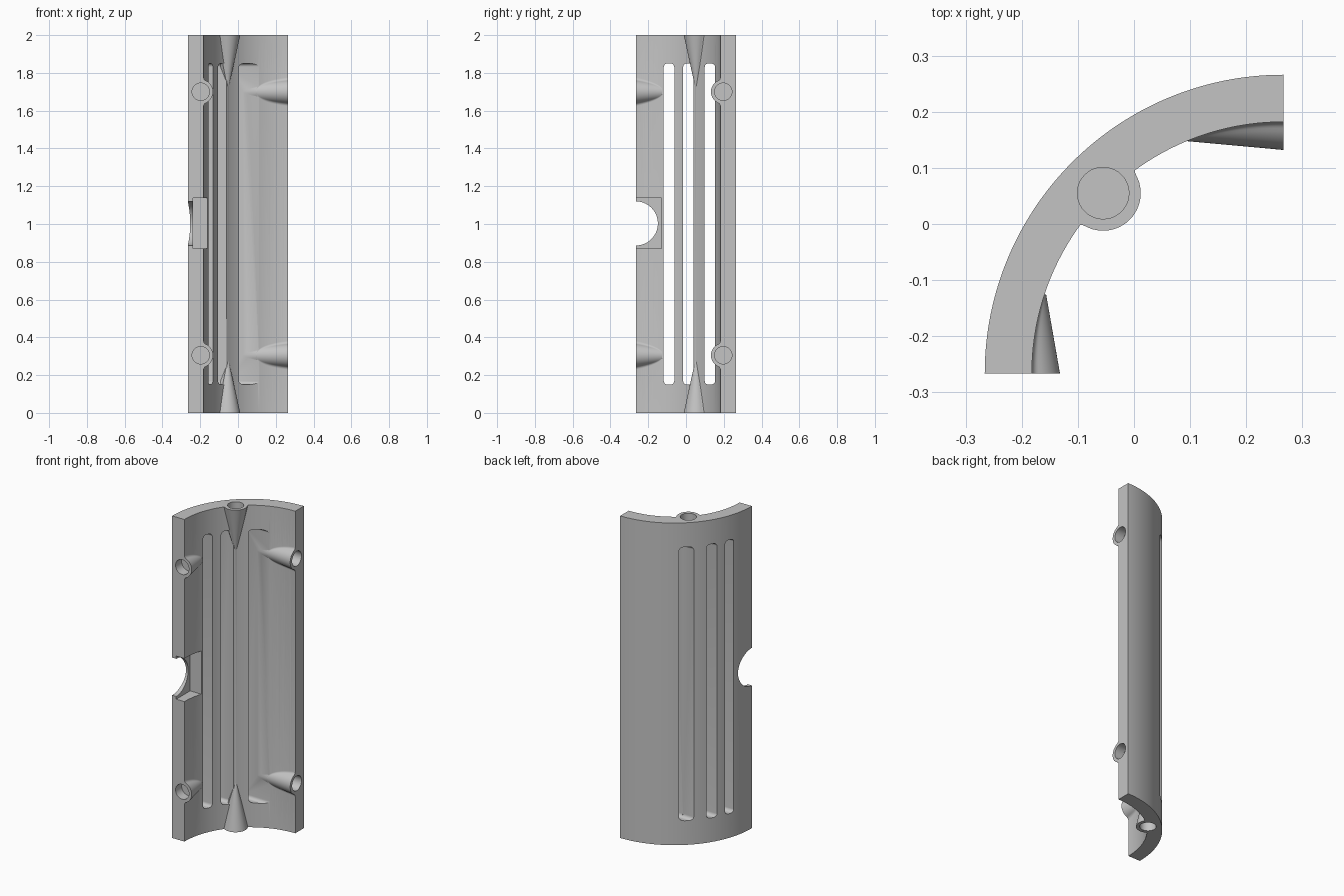
import bpy, bmesh
from math import sin, cos, pi, sqrt, atan2
from mathutils import Vector as V

if "Cube" in bpy.data.objects:
    bpy.data.objects.remove(bpy.data.objects["Cube"])

AXIS = V((0.266, -0.266, 0))      # centre line of the tube
OUTER, INNER, HEIGHT = 0.532, 0.448, 2.0
HOLE_R, HOLE_DEPTH, FACE = 0.046, 0.06, 0.266
X, Y, Z = V((1, 0, 0)), V((0, 1, 0)), V((0, 0, 1))


def loft(name, rings):
    """Skin a list of equal rings and cap both ends."""
    bm = bmesh.new()
    loops = [[bm.verts.new(p) for p in ring] for ring in rings]
    n = len(loops[0])
    for a, b in zip(loops, loops[1:]):
        for i in range(n):
            j = (i + 1) % n
            bm.faces.new((a[i], a[j], b[j], b[i]))
    bm.faces.new(loops[0])
    bm.faces.new(loops[-1])
    bmesh.ops.recalc_face_normals(bm, faces=bm.faces)
    mesh = bpy.data.meshes.new(name)
    bm.to_mesh(mesh)
    bm.free()
    obj = bpy.data.objects.new(name, mesh)
    bpy.context.collection.objects.link(obj)
    return obj


def arc(r, a0, a1, n, c=(0, 0)):
    return [(c[0] + r * cos(a0 + (a1 - a0) * i / n),
             c[1] + r * sin(a0 + (a1 - a0) * i / n)) for i in range(n + 1)]


def place(pts, origin, u, v):
    return [origin + u * a + v * b for a, b in pts]


def prism(name, pts, origin, u, v, along):
    return loft(name, [place(pts, origin, u, v), place(pts, origin + along, u, v)])


def rod(name, origin, u, v, along, r0, r1, n=40):
    circle = arc(1, 0, 2 * pi, n)[:-1]
    return loft(name, [place(circle, origin, u * r0, v * r0),
                       place(circle, origin + along, u * r1, v * r1)])


def combine(obj, tool, operation):
    mod = obj.modifiers.new(operation, "BOOLEAN")
    mod.object, mod.operation, mod.solver = tool, operation, "EXACT"
    bpy.context.view_layer.objects.active = obj
    bpy.ops.object.modifier_apply(modifier=mod.name)
    bpy.data.objects.remove(tool)


def boss_section(r, h):
    """Round boss blended by fillets into a wall lying at height h."""
    f = 0.3 * r
    c = h + f
    w = sqrt((r + f) ** 2 - c ** 2)
    phi = atan2(c, w)
    half = [(w, h - 0.03)] + arc(f, -pi / 2, phi - pi, 6, (w, c))
    half += arc(r, phi, pi / 2, 12)[1:]
    return half + [(-a, b) for a, b in reversed(half[:-1])]


def boss(name, origin, u, v, along, r0, slope, height):
    """Tapering boss that runs out into the wall."""
    rings, t = [], -0.01
    while True:
        r = r0 - slope * t
        h = height(t)
        if r < 0.004 or h > 0.98 * r:
            break
        rings.append(place(boss_section(r, h), origin + along * t, u, v))
        t += 0.006
    return loft(name, rings)


def side_height(t):
    return 0.463 - sqrt(INNER ** 2 - t ** 2)


# Curved shell, oversized and trimmed to a quarter later
a0, a1 = pi / 2 - 0.05, pi + 0.05
ring = arc(OUTER + 0.03, a0, a1, 72) + arc(INNER, a1, a0, 72)
shell = prism("quarter_shell", ring, AXIS - Z * 0.02, X, Y, Z * (HEIGHT + 0.04))

# Vent slots with rounded corners
R = 0.02
for y in (-0.09, 0.013, 0.126):
    hw, hh = 0.028, 0.85
    outline = []
    for k, (sy, sz) in enumerate(((1, 1), (-1, 1), (-1, -1), (1, -1))):
        outline += arc(R, k * pi / 2, (k + 1) * pi / 2, 6,
                       (sy * (hw - R), sz * (hh - R)))
    combine(shell, prism("slot_cutter", outline, V((-0.7, y, 1)), Y, Z, X * 0.82),
            "DIFFERENCE")

# Screw bosses: two on each long edge, one at each end
holes = []
for z in (0.305, 1.70):
    right = V((FACE, 0.197, z))
    left = V((-0.197, -FACE, z))
    combine(shell, rod("boss_core", right + X * 0.01, Y, Z, X * -0.25, 0.065, 0.043), "UNION")
    combine(shell, boss("edge_boss", right, Z, -Y, -X, 0.065, 0.091, side_height), "UNION")
    combine(shell, boss("edge_boss", left, Z, X, Y, 0.065, 0.175, side_height), "UNION")
    holes += [(right, Y, Z, -X), (left, X, Z, Y)]

diag = V((1, -1, 0)).normalized()
for z, along in ((0, Z), (HEIGHT, -Z)):
    end = V((-0.055, 0.055, z))
    side = diag.cross(Z)
    combine(shell, boss("end_boss", end, side, diag, along, 0.067, 0.22,
                        lambda t: min(0.0045, 0.4 * (0.067 - 0.22 * t))), "UNION")
    holes.append((end, X, Y, along))

# Trim everything to the exact quarter
wedge = [(0, 0)] + arc(OUTER, pi / 2, pi, 72)
combine(shell, prism("trim", wedge, AXIS, X, Y, Z * HEIGHT), "INTERSECT")

# Blind screw holes
for origin, u, v, along in holes:
    combine(shell, rod("hole_cutter", origin - along * 0.02, u, v,
                       along * (HOLE_DEPTH + 0.02), HOLE_R, HOLE_R), "DIFFERENCE")

# Round port in the left-hand edge, with a flat pocket behind it
pocket = [(-0.4, 0.869), (-0.13, 0.869), (-0.13, 1.137), (-0.4, 1.137)]
combine(shell, prism("pocket_cutter", pocket, X * -0.238, Y, Z, X * 0.2), "DIFFERENCE")
combine(shell, rod("port_cutter", V((-0.4, -FACE, 1.003)), Y, Z, X * 0.3, 0.117, 0.117, 64),
        "DIFFERENCE")

# Single grey material and smooth shading
grey = bpy.data.materials.new("plain_grey")
grey.use_nodes = True
colour = (0.55, 0.55, 0.55, 1)
grey.diffuse_color = colour
grey.node_tree.nodes["Principled BSDF"].inputs["Base Color"].default_value = colour
shell.data.materials.clear()
shell.data.materials.append(grey)
for poly in shell.data.polygons:
    poly.material_index = 0
bpy.ops.object.select_all(action="DESELECT")
shell.select_set(True)
bpy.context.view_layer.objects.active = shell
bpy.ops.object.shade_smooth_by_angle(angle=0.5)
